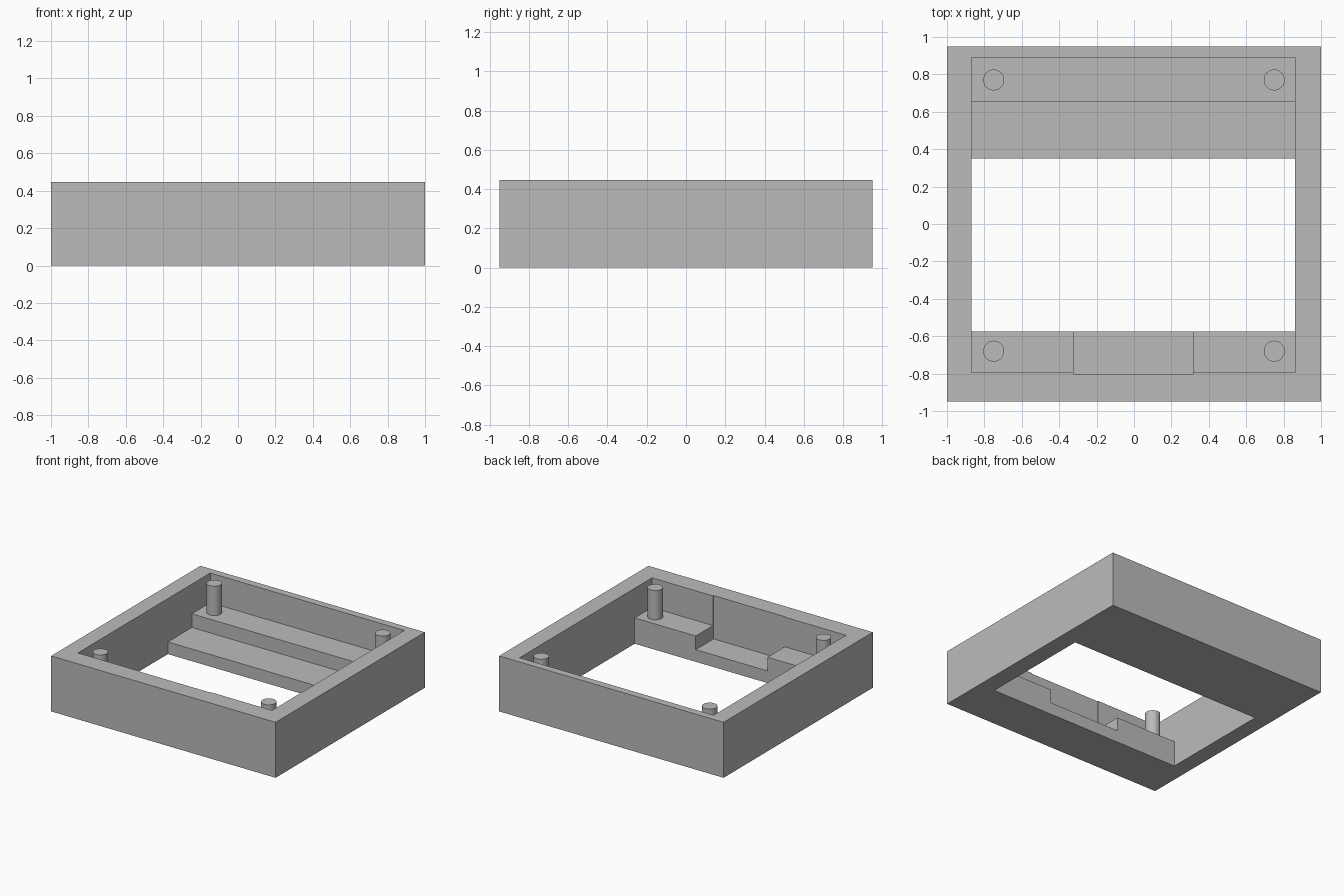
import bpy
import bmesh

cube = bpy.data.objects.get("Cube")
if cube:
    bpy.data.objects.remove(cube, do_unlink=True)

grey = bpy.data.materials.new("plain grey")
grey.use_nodes = True
COLOUR = (0.5, 0.5, 0.5, 1)
grey.diffuse_color = COLOUR
grey.node_tree.nodes["Principled BSDF"].inputs["Base Color"].default_value = COLOUR

HEIGHT = 0.447
LEDGE = 0.208
STEP = 0.098


def prism(name, profile, x0, x1):
    """Extrude a (y, z) profile along x."""
    bm = bmesh.new()
    face = bm.faces.new([bm.verts.new((x0, y, z)) for y, z in profile])
    out = bmesh.ops.extrude_face_region(bm, geom=[face])
    moved = [v for v in out["geom"] if isinstance(v, bmesh.types.BMVert)]
    bmesh.ops.translate(bm, verts=moved, vec=(x1 - x0, 0, 0))
    bmesh.ops.recalc_face_normals(bm, faces=bm.faces)
    mesh = bpy.data.meshes.new(name)
    bm.to_mesh(mesh)
    bm.free()
    mesh.materials.append(grey)
    obj = bpy.data.objects.new(name, mesh)
    bpy.context.collection.objects.link(obj)
    return obj


def rect(y0, y1, z0, z1):
    return [(y0, z0), (y1, z0), (y1, z1), (y0, z1)]


def cut(target, cutter):
    mod = target.modifiers.new("cut", "BOOLEAN")
    mod.operation = "DIFFERENCE"
    mod.solver = "EXACT"
    mod.object = cutter
    cutter.hide_render = True
    bpy.context.view_layer.objects.active = target
    bpy.ops.object.modifier_apply(modifier=mod.name)
    bpy.data.objects.remove(cutter, do_unlink=True)


# Frame: solid block with a stepped well through it
frame = prism("frame", rect(-0.95, 0.95, 0, HEIGHT), -1, 1)
well = [(-0.795, 1), (-0.795, LEDGE), (-0.575, LEDGE), (-0.575, -1),
        (0.35, -1), (0.35, STEP), (0.655, STEP), (0.655, LEDGE),
        (0.89, LEDGE), (0.89, 1)]
cut(frame, prism("well_cutter", well, -0.87, 0.86))

# Notch in the middle of the front ledge, slightly into the wall
cut(frame, prism("notch_cutter", rect(-0.802, -0.5, STEP, 1), -0.323, 0.316))

# Locating posts on the ledges
for row, y in (("front", -0.68), ("back", 0.77)):
    for side, x in (("right", -0.75), ("left", 0.75)):
        bottom, top = LEDGE - 0.01, HEIGHT - 0.003
        bpy.ops.mesh.primitive_cylinder_add(
            vertices=48, radius=0.056, depth=top - bottom,
            location=(x, y, (bottom + top) / 2))
        post = bpy.context.object
        post.name = f"{row}_{side}_post"
        post.data.materials.append(grey)
        bpy.ops.object.shade_smooth_by_angle()
